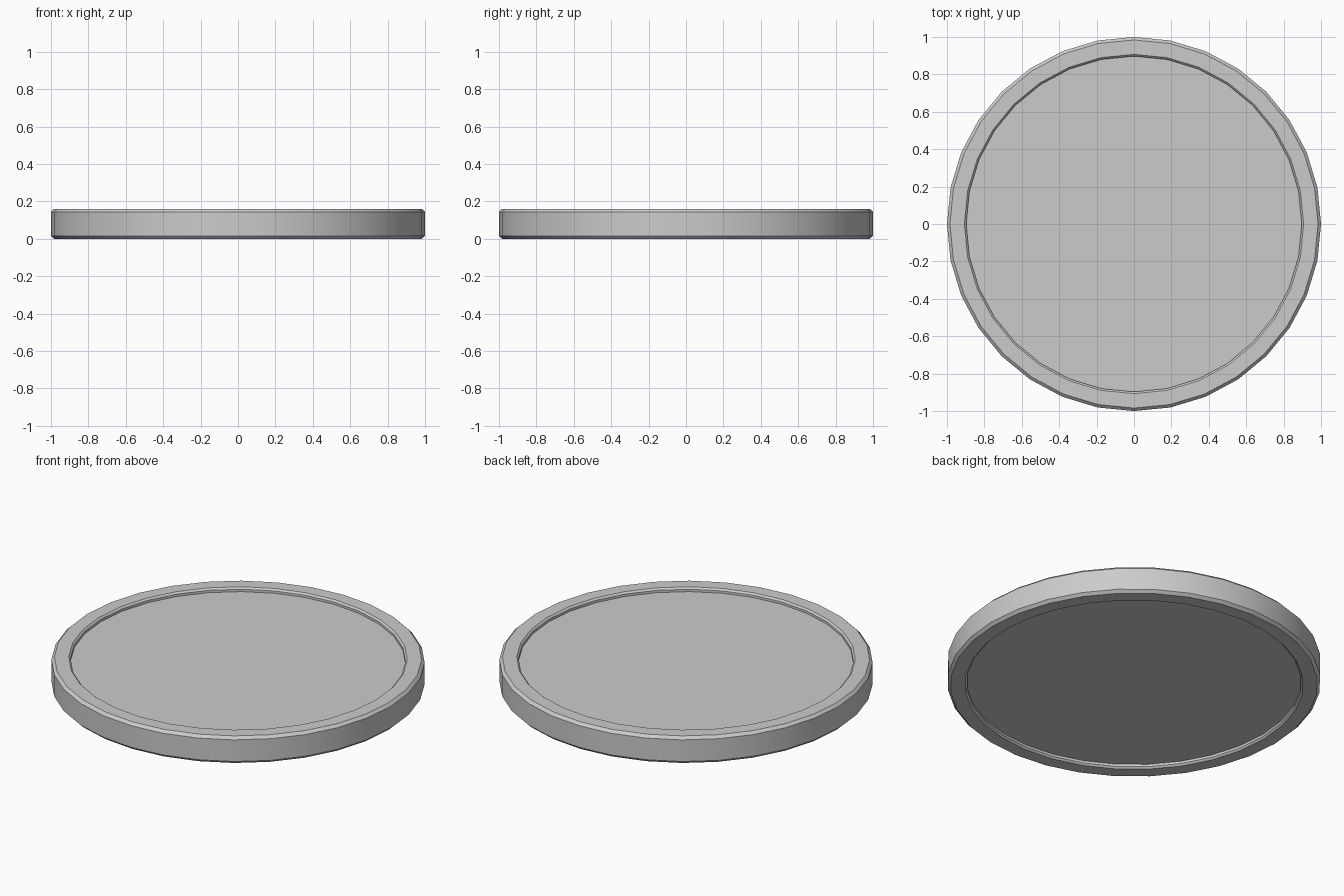
import bpy, bmesh
from math import cos, sin, pi, radians

if "Cube" in bpy.data.objects:
    bpy.data.objects.remove(bpy.data.objects["Cube"])

SIDES = 32
HEIGHT = 0.16

# half profile (radius, z), from top floor edge out to the chamfered rim
top = [(0.897, 0.136), (0.897, 0.150), (0.907, HEIGHT), (0.984, HEIGHT), (1.0, 0.144)]
# the underside mirrors the top
profile = top + [(r, HEIGHT - z) for r, z in reversed(top)]

# round disc with raised rim on both faces
bm = bmesh.new()
rings = [[bm.verts.new((r * cos(2 * pi * i / SIDES), r * sin(2 * pi * i / SIDES), z))
          for i in range(SIDES)] for r, z in profile]
for a, b in zip(rings, rings[1:]):
    for i in range(SIDES):
        j = (i + 1) % SIDES
        bm.faces.new((a[i], b[i], b[j], a[j]))

# recessed floors
bm.faces.new(rings[0])
bm.faces.new(rings[-1][::-1])
bmesh.ops.recalc_face_normals(bm, faces=bm.faces)

mesh = bpy.data.meshes.new("rimmed_disc")
bm.to_mesh(mesh)
bm.free()
disc = bpy.data.objects.new("rimmed_disc", mesh)
bpy.context.collection.objects.link(disc)

# smooth sides, sharp chamfer edges
bpy.context.view_layer.objects.active = disc
disc.select_set(True)
bpy.ops.object.shade_smooth_by_angle(angle=radians(30))
